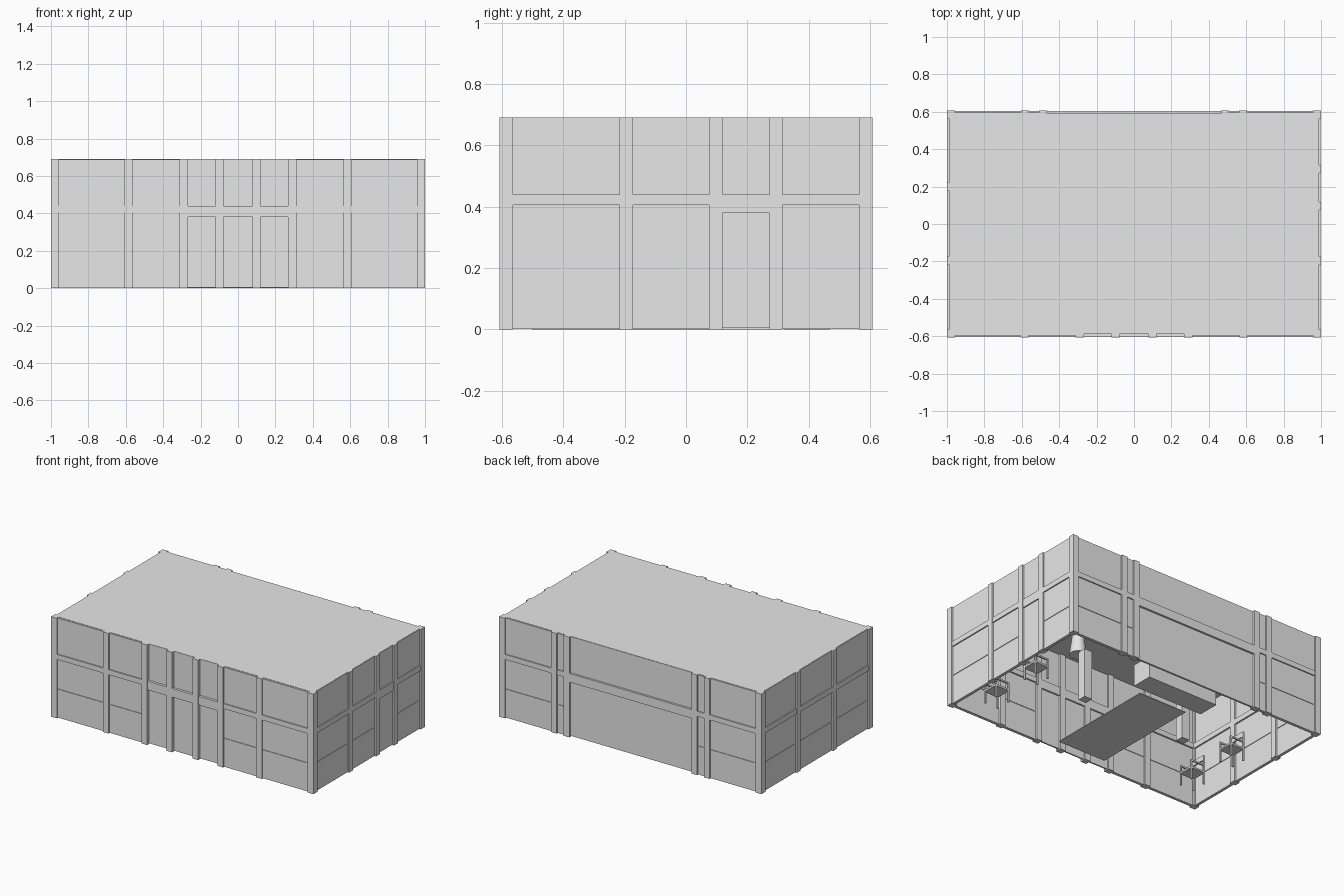
import bpy, bmesh
from mathutils import Matrix, Vector

old = bpy.data.objects.get("Cube")
if old:
    bpy.data.objects.remove(old, do_unlink=True)

GREY = (0.8, 0.8, 0.8, 1)
mat = bpy.data.materials.new("plain grey")
mat.use_nodes = True
mat.diffuse_color = GREY
mat.node_tree.nodes["Principled BSDF"].inputs["Base Color"].default_value = GREY

HX, HY, H, POST = 1.0, 0.607, 0.69, 0.043
RAIL_LOW, RAIL_TOP, LINTEL, SEAM = 0.405, 0.44, 0.38, 0.2


def finish(bm, name):
    mesh = bpy.data.meshes.new(name)
    bm.to_mesh(mesh)
    bm.free()
    mesh.materials.append(mat)
    obj = bpy.data.objects.new(name, mesh)
    bpy.context.collection.objects.link(obj)
    return obj


def add_box(bm, low, high):
    low, high = Vector(low), Vector(high)
    size = Matrix.Diagonal((*(high - low), 1))
    bmesh.ops.create_cube(bm, size=1, matrix=Matrix.Translation((low + high) / 2) @ size)


def box(name, low, high):
    bm = bmesh.new()
    add_box(bm, low, high)
    return finish(bm, name)


def wall(name, axis, side, posts, doors=(), door_depth=0.01):
    """Posts are given by their centres; doors lists the bays holding a door."""
    half = HY if axis == "x" else HX

    def put(bm, a, b, z0, z1, d0, d1):
        # a..b run along the wall, d0..d1 is the depth from the outer face
        near, far = sorted((side * (half - d0), side * (half - d1)))
        if axis == "x":
            add_box(bm, (a, near, z0), (b, far, z1))
        else:
            add_box(bm, (near, a, z0), (far, b, z1))

    frame, panels = bmesh.new(), bmesh.new()
    for c in posts:
        put(frame, c - POST / 2, c + POST / 2, 0, H, 0, POST)
    for i, (p, q) in enumerate(zip(posts, posts[1:])):
        a, b = p + POST / 2, q - POST / 2
        door = i in doors
        depth = door_depth if door else 0.01
        put(frame, a, b, LINTEL if door else RAIL_LOW, RAIL_TOP, 0.002, POST - 0.002)
        put(panels, a, b, RAIL_TOP, H - 0.002, depth, 0.03)
        if door:
            put(panels, a, b, 0.005, LINTEL, depth, 0.03)
        else:
            put(panels, a, b, 0.002, SEAM - 0.002, 0.01, 0.03)
            put(panels, a, b, SEAM - 0.002, SEAM + 0.002, 0.014, 0.026)
            put(panels, a, b, SEAM + 0.002, RAIL_LOW, 0.01, 0.03)
    finish(frame, name + "_frame")
    finish(panels, name + "_panels")


# Walls
EX, EY = HX - POST / 2, HY - POST / 2
front_half = [0.1, 0.29, 0.585, EX]
wall("front_wall", "x", -1, [-v for v in reversed(front_half)] + front_half, (2, 3, 4), 0.02)
back_half = [0.487, 0.583, EX]
wall("back_wall", "x", 1, [-v for v in reversed(back_half)] + back_half, (2,), 0.016)
wall("right_side_wall", "y", -1, [-EY, -0.195, 0.2, EY])
wall("left_side_wall", "y", 1, [-EY, -0.195, 0.097, 0.293, EY], (2,))

# Flat roof
box("roof", (-HX + 0.012, -HY + 0.021, H - 0.012), (HX - 0.012, HY - 0.018, H))

# Floor mat and raised bench
box("floor_mat", (-0.183, -0.504, 0), (0.183, 0.276, 0.006))
box("bench", (-0.27, 0.32, 0), (0.27, 0.47, 0.15))

# Pedestals with tapered lampshades
for tag, s in (("left", 1), ("right", -1)):
    box("pedestal_" + tag, (s * 0.394 - 0.03, -0.03, 0), (s * 0.394 + 0.03, 0.03, 0.34))
    bm = bmesh.new()
    bmesh.ops.create_cone(bm, cap_ends=True, segments=24, radius1=0.055, radius2=0.036,
                          depth=0.14, matrix=Matrix.Translation((s * 0.394, -0.07, 0.42)))
    shade = finish(bm, "lampshade_" + tag)
    for poly in shade.data.polygons:
        poly.use_smooth = abs(poly.normal.z) < 0.9


def chair(name, x, y, s):
    """Armchair whose back is on its outer side s."""
    bm = bmesh.new()
    r, t = 0.055, 0.01
    add_box(bm, (x - r, y - r, 0.08), (x + r, y + r, 0.092))
    for dx in (-s, s):
        for dy in (-1, 1):
            cx, cy = x + dx * (r - t / 2), y + dy * (r - t / 2)
            top = 0.2 if dx == s else 0.135
            add_box(bm, (cx - t / 2, cy - t / 2, 0), (cx + t / 2, cy + t / 2, top))
    for dy in (-1, 1):
        cy = y + dy * (r - t / 2)
        add_box(bm, (x - r, cy - t / 2, 0.13), (x + r, cy + t / 2, 0.14))
    bx = x + s * (r - t / 2)
    add_box(bm, (bx - t / 2, y - r, 0.17), (bx + t / 2, y + r, 0.205))
    finish(bm, name)


# Two chairs along each side
for tag, s in (("left", 1), ("right", -1)):
    for spot, y in (("middle", 0.0), ("front", -0.38)):
        chair(f"chair_{tag}_{spot}", s * 0.79, y, s)
